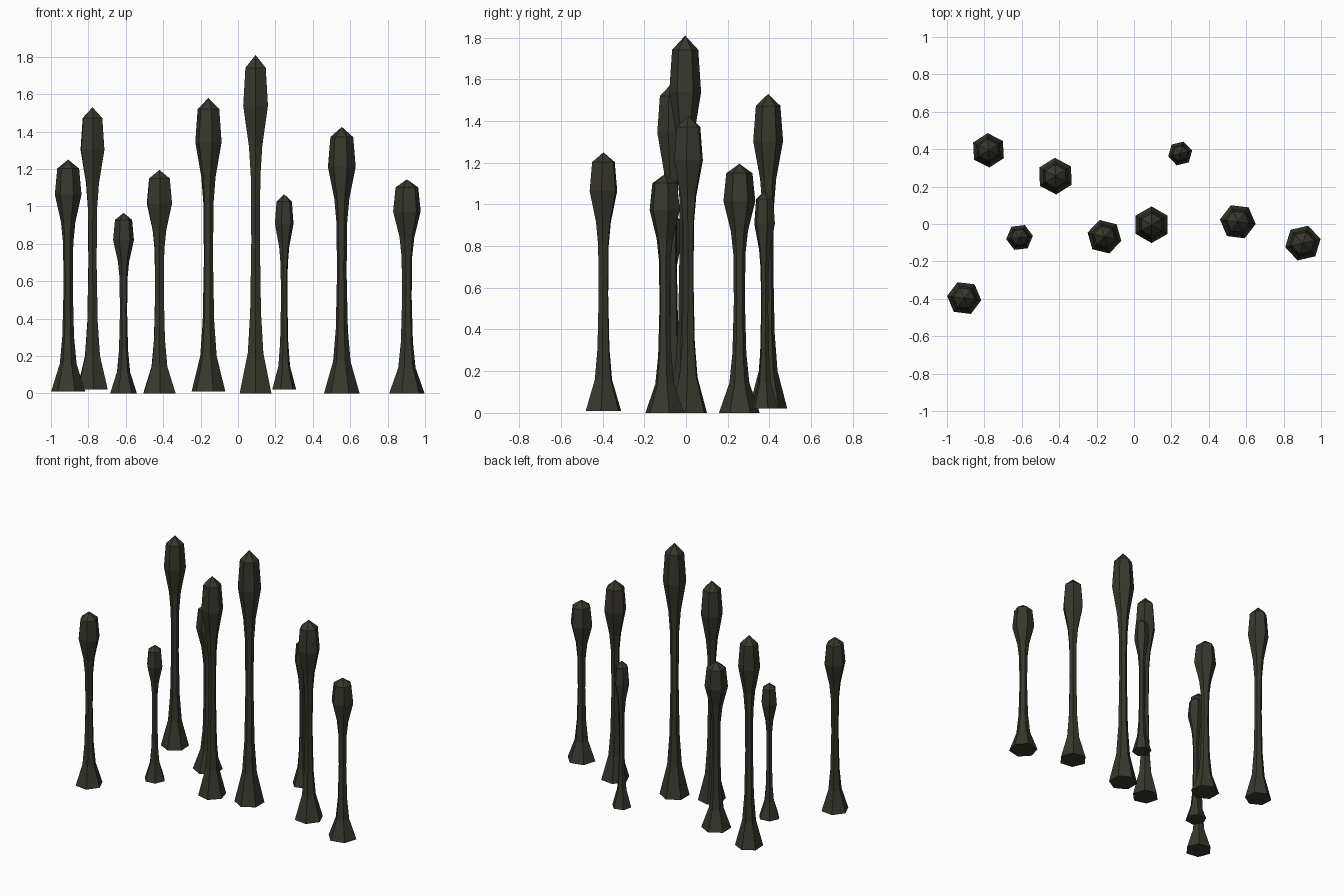
import bpy, bmesh, math

if "Cube" in bpy.data.objects:
    bpy.data.objects.remove(bpy.data.objects["Cube"])

# one dark olive-grey colour for everything
mat = bpy.data.materials.new("dark olive grey")
mat.diffuse_color = (0.039, 0.038, 0.028, 1)
mat.use_nodes = True
mat.node_tree.nodes["Principled BSDF"].inputs["Base Color"].default_value = mat.diffuse_color

# shared stalk profile: (fraction of height, fraction of base radius)
PROFILE = [(0, 1), (0.12, 0.49), (0.24, 0.34), (0.45, 0.27), (0.64, 0.30),
           (0.73, 0.42), (0.85, 0.78), (0.962, 0.64)]

# x, y, ground height, top height, base radius, rotation in degrees
STALKS = [
    (-0.908, -0.396, 0.01, 1.25, 0.092, -7),
    (-0.778, 0.394, 0.02, 1.53, 0.092, 33),
    (-0.612, -0.072, 0.00, 0.965, 0.072, 7),
    (-0.420, 0.256, 0.00, 1.195, 0.098, 32),
    (-0.158, -0.068, 0.01, 1.58, 0.093, -14),
    (0.094, -0.004, 0.00, 1.81, 0.098, 30),
    (0.247, 0.377, 0.02, 1.065, 0.066, 14),
    (0.555, 0.012, 0.00, 1.425, 0.096, -7),
    (0.903, -0.102, 0.00, 1.145, 0.097, 13),
]


def stalk(i, x, y, z0, z1, radius, turn):
    """Six-sided stalk: flared foot, thin stem, swollen head, pointed cap."""
    bm = bmesh.new()
    height = z1 - z0
    rings = []
    for t, r in PROFILE:
        angles = [math.radians(turn + 60 * k) for k in range(6)]
        rings.append([bm.verts.new((radius * r * math.cos(a),
                                    radius * r * math.sin(a), height * t))
                      for a in angles])
    tip = bm.verts.new((0, 0, height))
    bm.faces.new(rings[0][::-1])
    for lo, hi in zip(rings, rings[1:]):
        for k in range(6):
            n = (k + 1) % 6
            bm.faces.new((lo[k], lo[n], hi[n], hi[k]))
    for k in range(6):
        bm.faces.new((rings[-1][k], rings[-1][(k + 1) % 6], tip))
    name = f"stalk_{i + 1}"
    mesh = bpy.data.meshes.new(name)
    bm.to_mesh(mesh)
    bm.free()
    mesh.materials.append(mat)
    ob = bpy.data.objects.new(name, mesh)
    ob.location = (x, y, z0)
    bpy.context.collection.objects.link(ob)


for i, s in enumerate(STALKS):
    stalk(i, *s)
